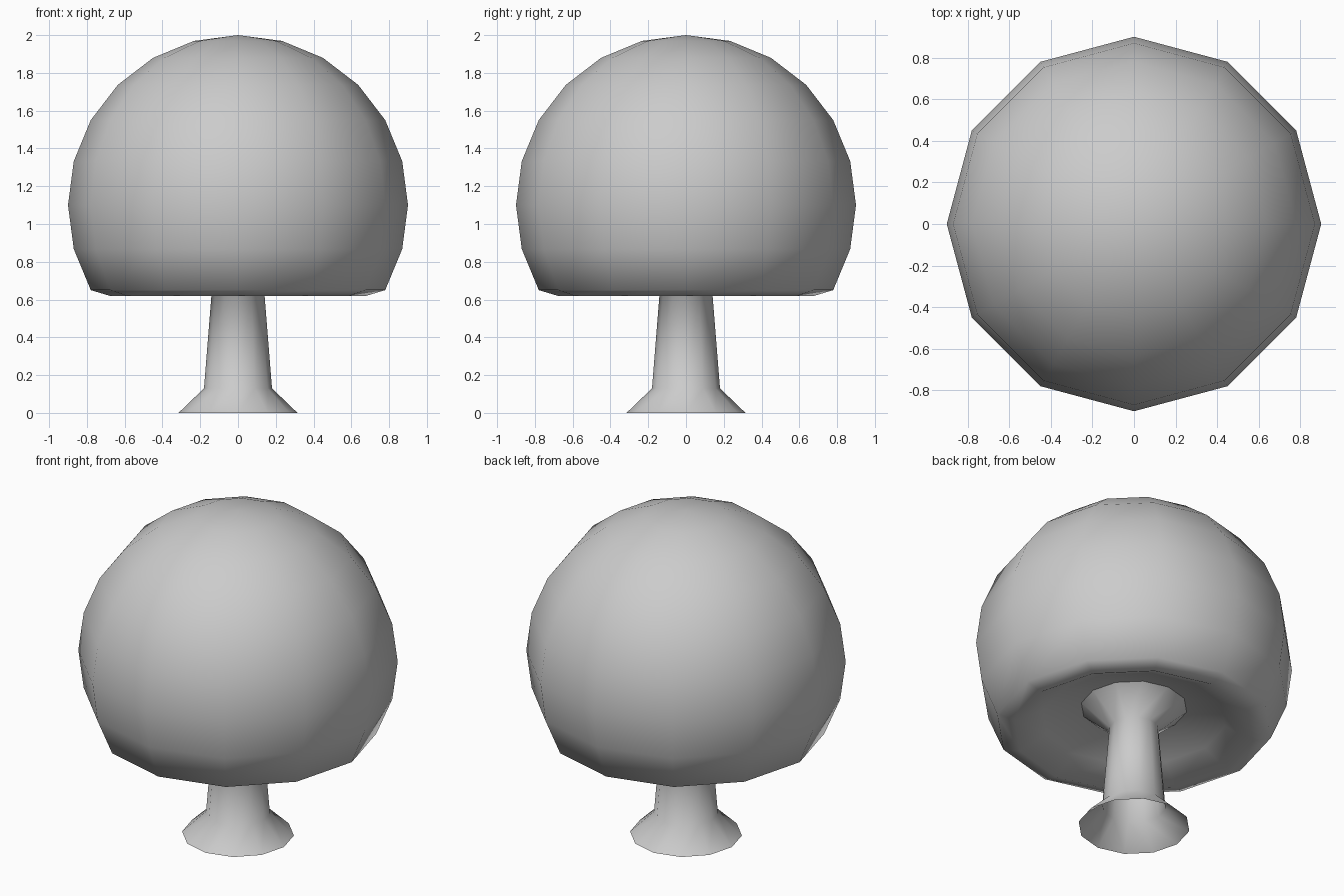
import bpy, bmesh, math

if "Cube" in bpy.data.objects:
    bpy.data.objects.remove(bpy.data.objects["Cube"])

SIDES = 12

def lathe(name, profile, angle):
    """Revolve an (r, z) profile around z; r = 0 makes a pole."""
    bm = bmesh.new()
    rings = []
    for r, z in profile:
        if r == 0:
            rings.append([bm.verts.new((0, 0, z))] * SIDES)
        else:
            rings.append([bm.verts.new((r * math.cos(2 * math.pi * i / SIDES),
                                        r * math.sin(2 * math.pi * i / SIDES), z))
                          for i in range(SIDES)])
    for a, b in zip(rings, rings[1:]):
        for i in range(SIDES):
            j = (i + 1) % SIDES
            quad = list(dict.fromkeys((a[i], a[j], b[j], b[i])))
            bm.faces.new(quad)
    mesh = bpy.data.meshes.new(name)
    bm.to_mesh(mesh)
    bm.free()
    obj = bpy.data.objects.new(name, mesh)
    bpy.context.collection.objects.link(obj)
    bpy.ops.object.select_all(action='DESELECT')
    obj.select_set(True)
    bpy.context.view_layer.objects.active = obj
    bpy.ops.object.shade_smooth_by_angle(angle=math.radians(angle))
    return obj

# Cap: hollow underside, turned-in rim, then a sphere of radius 0.9 about z = 1.1
underside = [(0, 0.79), (0.3, 0.77), (0.52, 0.70), (0.68, 0.62)]
dome = [(0.9 * math.cos(math.radians(a)), 1.1 + 0.9 * math.sin(math.radians(a)))
        for a in range(-30, 90, 15)]
lathe("cap", underside + dome + [(0, 2.0)], 80)

# Stem: open tube flared at the foot and where it meets the cap
lathe("stem", [(0.315, 0), (0.18, 0.13), (0.14, 0.63), (0.3, 0.77)], 80)
